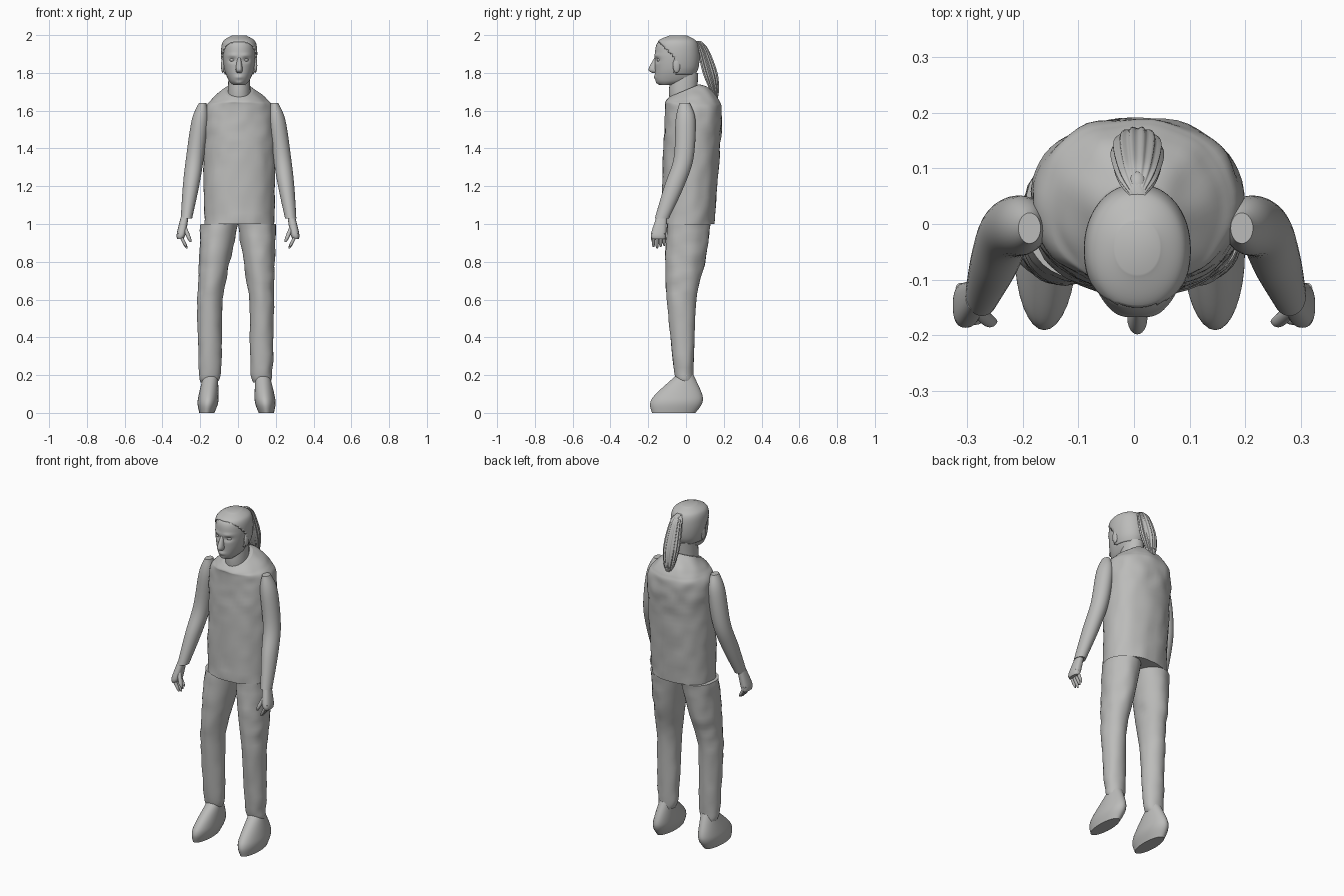
import bpy, bmesh, math
from mathutils import Vector, noise

if "Cube" in bpy.data.objects:
    bpy.data.objects.remove(bpy.data.objects["Cube"])

GREY = (0.5, 0.5, 0.49, 1)
MIDDLE = 0.006

clay = bpy.data.materials.new("clay_grey")
clay.use_nodes = True
clay.diffuse_color = GREY
shader = clay.node_tree.nodes["Principled BSDF"]
shader.inputs["Base Color"].default_value = GREY


def centre_line(z):
    return MIDDLE


def unchanged(point):
    return point


def smooth_between(before, start, end, after, t):
    """Blend two stations along a smooth curve through their neighbours."""
    blended = []
    for a, b, c, d in zip(before, start, end, after):
        into, out = (c - a) / 2, (d - b) / 2
        rise = c - b
        blended.append(b + t * into + t * t * (3 * rise - 2 * into - out)
                       + t ** 3 * (into + out - 2 * rise))
    return blended


def refine(stations, steps):
    last = len(stations) - 1
    rows = []
    for i in range(last):
        before = stations[max(i - 1, 0)]
        after = stations[min(i + 2, last)]
        for s in range(steps):
            rows.append(smooth_between(before, stations[i], stations[i + 1],
                                       after, s / steps))
    return rows + [stations[last]]


def finish(name, bm):
    """Turn the bmesh into a smooth shaded object."""
    bmesh.ops.recalc_face_normals(bm, faces=bm.faces)
    mesh = bpy.data.meshes.new(name)
    bm.to_mesh(mesh)
    bm.free()
    mesh.materials.append(clay)
    obj = bpy.data.objects.new(name, mesh)
    bpy.context.collection.objects.link(obj)
    bpy.ops.object.select_all(action="DESELECT")
    obj.select_set(True)
    bpy.context.view_layer.objects.active = obj
    bpy.ops.object.shade_smooth_by_angle(angle=math.radians(50))
    return obj


def loft(name, stations, axis=centre_line, sides=24, steps=6, power=1,
         flute=0, shape=unchanged, keep=None):
    """Skin level rings, each given as height, half width, front and back."""
    bm = bmesh.new()
    rings = []
    for z, half, front, back in refine(stations, steps):
        ring = []
        for k in range(sides):
            turn = math.tau * k / sides
            c, s = math.cos(turn), math.sin(turn)
            swell = 1 + flute * math.cos(turn * sides / 6)
            u = math.copysign(abs(c) ** power, c) * swell
            v = math.copysign(abs(s) ** power, s) * swell
            point = Vector((axis(z) + u * half,
                            (front + back) / 2 + v * (back - front) / 2, z))
            ring.append(bm.verts.new(shape(point)))
        rings.append(ring)
    for low, high in zip(rings, rings[1:]):
        for k in range(sides):
            bm.faces.new((low[k - 1], low[k], high[k], high[k - 1]))
    bm.faces.new(rings[0])
    bm.faces.new(rings[-1])
    if keep:
        spare = [f for f in bm.faces if not keep(f.calc_center_median())]
        bmesh.ops.delete(bm, geom=spare, context="FACES")
    return finish(name, bm)


def ball(name, place, size):
    """Stretched sphere for small rounded features."""
    bm = bmesh.new()
    bmesh.ops.create_uvsphere(bm, u_segments=16, v_segments=10, radius=1)
    bmesh.ops.scale(bm, vec=size, verts=bm.verts)
    bmesh.ops.translate(bm, vec=place, verts=bm.verts)
    return finish(name, bm)


def folds(point):
    """Soft dents in the fabric."""
    outward = Vector((point.x, point.y, 0)).normalized()
    return point + outward * noise.noise(point * 16) * 0.007


def vest_cloth(point):
    """Fabric folds, with the neckline dipping at the front."""
    collar = max(0, point.z - 1.64)
    point = folds(point)
    point.z += collar * 6 * point.y
    return point


# Sleeveless top and neck
loft("vest", [(1, .185, -.13, .15), (1.4, .19, -.12, .18),
              (1.6, .185, -.11, .19), (1.66, .14, -.11, .16),
              (1.71, .075, -.09, .07)],
     sides=56, steps=10, power=.9, shape=vest_cloth)
loft("neck", [(1.6, .06, -.08, .06), (1.7, .06, -.09, .06),
              (1.8, .055, -.08, .065)])

# Face relief: sideways offset, height, push forward, width, tallness
RELIEF = [(.036, 1.868, -.012, .02, .011), (.036, 1.893, .005, .025, .008),
          (0, 1.777, .007, .02, .01), (0, 1.745, .007, .02, .01)]


def face(point):
    if point.y < -.08:
        for offset, height, push, wide, tall in RELIEF:
            across = (abs(point.x - MIDDLE) - offset) / wide
            up = (point.z - height) / tall
            point.y -= push * math.exp(-across ** 2 - up ** 2)
    return point


def hairline(centre):
    """Hair stays behind a line that moves forward over the crown."""
    edge = -.06 - max(0, centre.z - 1.88)
    return centre.y > edge and centre.z > 1.79


# Head with nose, eyes and ears
SKULL = [(1.735, .03, -.135, -.07), (1.76, .055, -.16, .03),
         (1.82, .078, -.165, .06), (1.9, .086, -.165, .065),
         (1.96, .075, -.15, .05), (1.99, .03, -.09, 0)]
loft("head", SKULL, sides=80, steps=10, power=.92, shape=face)
loft("nose", [(1.8, .012, -.18, -.14), (1.82, .018, -.198, -.14),
              (1.885, .008, -.165, -.14)])
for label, side in (("left", 1), ("right", -1)):
    ball(label + "_eye", (MIDDLE + side * .036, -.14, 1.868), (.015, .015, .009))
    ball(label + "_ear", (MIDDLE + side * .086, -.05, 1.84), (.01, .02, .04))

# Hair cap and fluted ponytail
hair = loft("hair", [(z + .007, half + .01, front, back + .006)
                     for z, half, front, back in SKULL[1:]],
            sides=64, steps=10, power=.95, keep=hairline)
hair.modifiers.new("thickness", "SOLIDIFY").thickness = .012
loft("ponytail", [(1.97, .015, .045, .07), (1.93, .035, .06, .115),
                  (1.8, .045, .09, .165), (1.7, .03, .13, .173),
                  (1.64, .005, .15, .16)], sides=84, flute=.07)
ball("hair_tie", (MIDDLE, .065, 1.95), (.02, .03, .02))

# Limb outlines, shared by both sides
ARM = [(1.03, .03, -.165, -.09), (1.2, .043, -.115, -.01),
       (1.35, .047, -.065, .04), (1.55, .045, -.055, .05),
       (1.64, .02, -.035, .02)]
PALM = [(.92, .016, -.18, -.11), (.95, .024, -.185, -.105),
        (1.04, .02, -.155, -.1)]
THUMB = [(.905, .006, -.18, -.17), (.93, .011, -.185, -.16),
         (.99, .011, -.165, -.14)]
LEG = [(.16, .045, -.045, .035), (.24, .06, -.065, .04),
       (.6, .066, -.1, .055), (.8, .082, -.11, .1), (1, .1, -.1, .13)]
FOOT = [(0, .04, -.18, .05), (.05, .054, -.19, .085),
        (.1, .052, -.16, .085), (.2, .038, -.05, .04)]

# The right leg stands a little wider than the left
for label, side, spread, toe in (("left", 1, .025, .15), ("right", -1, .05, .165)):
    def leg_axis(z):
        return side * (.1 + spread * min(1, (1 - z) / .4))

    def foot_axis(z):
        return side * (toe - z / 10)

    def arm_axis(z):
        return side * (.28 - .14 * (z - 1)) + MIDDLE / 2

    def palm_axis(z):
        return side * (.3 - .2 * (z - .95))

    def finger_axis(z):
        return side * (.31 + .5 * (z - .95))

    def thumb_axis(z):
        return side * (.285 + .4 * (z - .99))

    loft(label + "_trouser_leg", LEG, leg_axis, sides=36, steps=8, shape=folds)
    loft(label + "_foot", FOOT, foot_axis, sides=32)
    loft(label + "_arm", ARM, arm_axis, sides=32)
    loft(label + "_palm", PALM, palm_axis, power=.8)
    loft(label + "_thumb", THUMB, thumb_axis, sides=12)
    for i in range(4):
        y = -.172 + i * .019
        tip = .87 + abs(i - 1) * .007
        loft(f"{label}_finger_{i + 1}",
             [(z, r, y - r, y + r) for z, r in
              ((tip, .004), (tip + .02, .009), (.95, .01))],
             finger_axis, sides=10)
